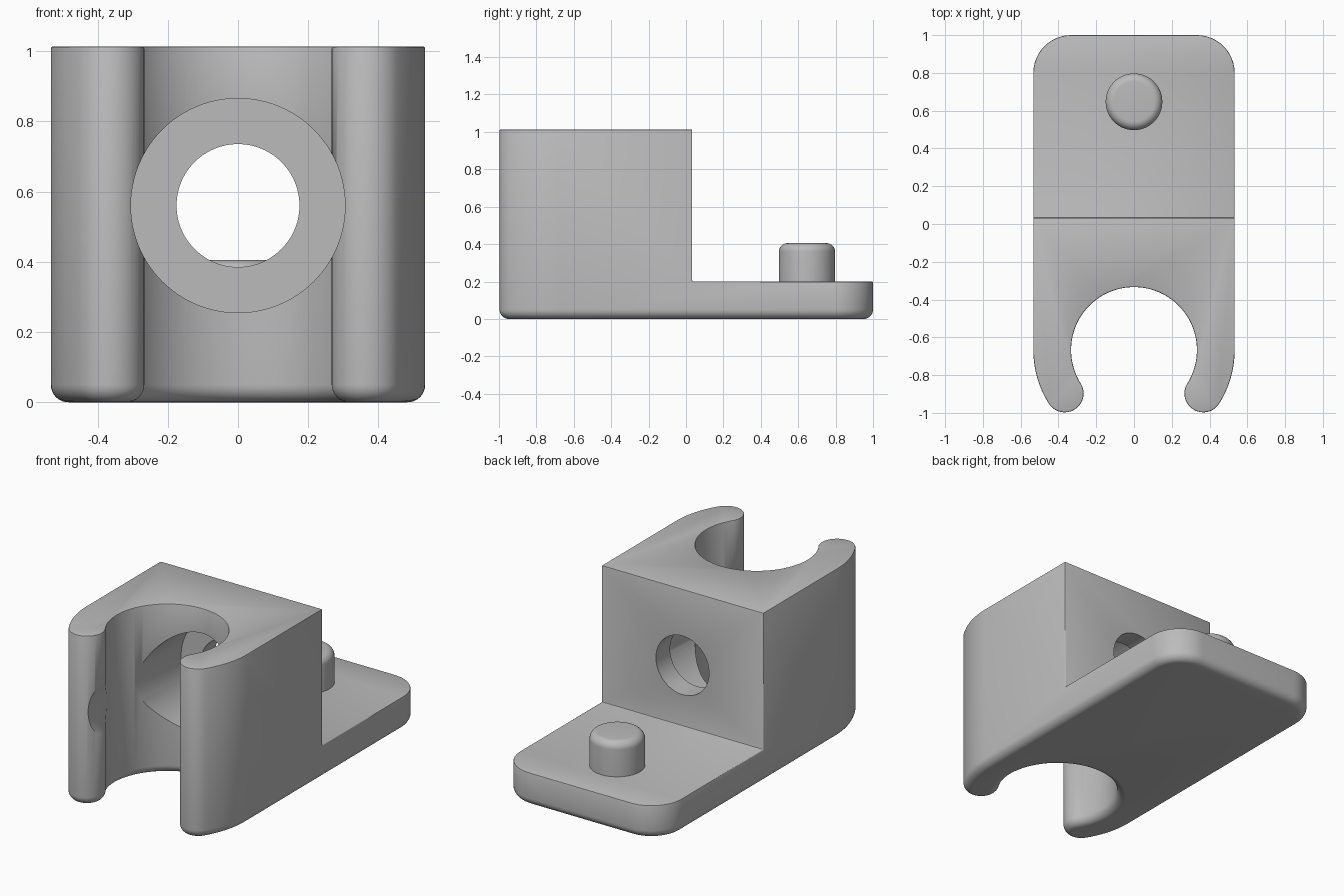
import bpy, bmesh, math
from math import sin, cos, radians, pi
from mathutils import Matrix

if "Cube" in bpy.data.objects:
    bpy.data.objects.remove(bpy.data.objects["Cube"], do_unlink=True)

WIDTH, BORE, BORE_Y = 0.533, 0.333, -0.667
HEIGHT, PLATE, STEP_Y, HOLE_Z = 1.013, 0.2, 0.033, 0.56

grey = bpy.data.materials.new("plain grey")
grey.use_nodes = True
grey.diffuse_color = (0.5, 0.5, 0.5, 1)
grey.node_tree.nodes["Principled BSDF"].inputs["Base Color"].default_value = (0.5, 0.5, 0.5, 1)


def make_object(name, bm):
    bmesh.ops.recalc_face_normals(bm, faces=bm.faces)
    mesh = bpy.data.meshes.new(name)
    bm.to_mesh(mesh)
    bm.free()
    mesh.materials.append(grey)
    obj = bpy.data.objects.new(name, mesh)
    bpy.context.collection.objects.link(obj)
    return obj


def arc(cx, cy, r, start, end, steps):
    angles = [start + (end - start) * i / steps for i in range(steps + 1)]
    return [(cx + r * cos(a), cy + r * sin(a)) for a in angles]


def clip_outline(d):
    """Outline of the clip, shrunk inwards by d."""
    mid, tip = (WIDTH + BORE) / 2, (WIDTH - BORE) / 2
    a = radians(-32.1)
    half = arc(0, BORE_Y, BORE + d, pi / 2, a, 40)
    half += arc(mid * cos(a), BORE_Y + mid * sin(a), tip - d, a + pi, a + 2 * pi, 24)[1:]
    half += arc(0, BORE_Y, WIDTH - d, a, 0, 14)[1:]
    half += arc(WIDTH - 0.2, 0.8, 0.2 - d, 0, pi / 2, 12)
    return half + [(-x, y) for x, y in reversed(half[1:])]


def loft(name, rings):
    bm = bmesh.new()
    loops = [[bm.verts.new(p) for p in ring] for ring in rings]
    for low, high in zip(loops, loops[1:]):
        for i in range(len(low)):
            j = (i + 1) % len(low)
            bm.faces.new((low[i], low[j], high[j], high[i]))
    bm.faces.new(list(reversed(loops[0])))
    bm.faces.new(loops[-1])
    return make_object(name, bm)


def fillet(r, steps):
    """Inset and rise of a quarter round, from flat to upright."""
    return [(r * (1 - sin(t)), r * (1 - cos(t)))
            for t in (pi / 2 * i / steps for i in range(steps + 1))]


def apply(obj, kind, **settings):
    mod = obj.modifiers.new(kind.title(), kind)
    for key, value in settings.items():
        setattr(mod, key, value)
    bpy.ops.object.select_all(action="DESELECT")
    bpy.context.view_layer.objects.active = obj
    obj.select_set(True)
    bpy.ops.object.modifier_apply(modifier=mod.name)


def cut(obj, cutter):
    cutter.hide_render = True
    apply(obj, "BOOLEAN", operation="DIFFERENCE", solver="EXACT", object=cutter)
    bpy.data.objects.remove(cutter, do_unlink=True)


def hole_cutter(name, radius, y0, y1):
    bm = bmesh.new()
    place = Matrix.Translation((0, (y0 + y1) / 2, HOLE_Z)) @ Matrix.Rotation(pi / 2, 4, "X")
    bmesh.ops.create_cone(bm, cap_ends=True, segments=96, radius1=radius,
                          radius2=radius, depth=y1 - y0, matrix=place)
    return make_object(name, bm)


# Clip body with a rounded underside
profile = fillet(0.05, 8) + [(0, HEIGHT)]
body = loft("clip_body", [[(x, y, z) for x, y in clip_outline(d)] for d, z in profile])

# Step down to the mounting plate
bm = bmesh.new()
bmesh.ops.create_cube(bm, size=2, matrix=Matrix.Translation((0, STEP_Y + 1, PLATE + 1)))
cut(body, make_object("step_cutter", bm))

# Slightly softened edges
apply(body, "BEVEL", width=0.006, segments=2, limit_method="ANGLE", angle_limit=radians(50))

# Screw hole and its counterbore
cut(body, hole_cutter("counterbore_cutter", 0.305, -1.5, -0.1))
cut(body, hole_cutter("screw_hole_cutter", 0.175, -0.3, 0.4))

# Locating peg on the plate
peg_profile = [(0, PLATE - 0.01)] + [(d, 0.405 - rise) for d, rise in reversed(fillet(0.045, 8))]
peg = loft("locating_peg", [[(x, y, z) for x, y in arc(0, 0.647, 0.15 - d, 0, 2 * pi, 64)[:-1]]
                            for d, z in peg_profile])

# Smooth shading with crisp edges
bpy.ops.object.select_all(action="DESELECT")
for obj in (body, peg):
    obj.select_set(True)
bpy.context.view_layer.objects.active = body
bpy.ops.object.shade_smooth_by_angle(angle=radians(35))
